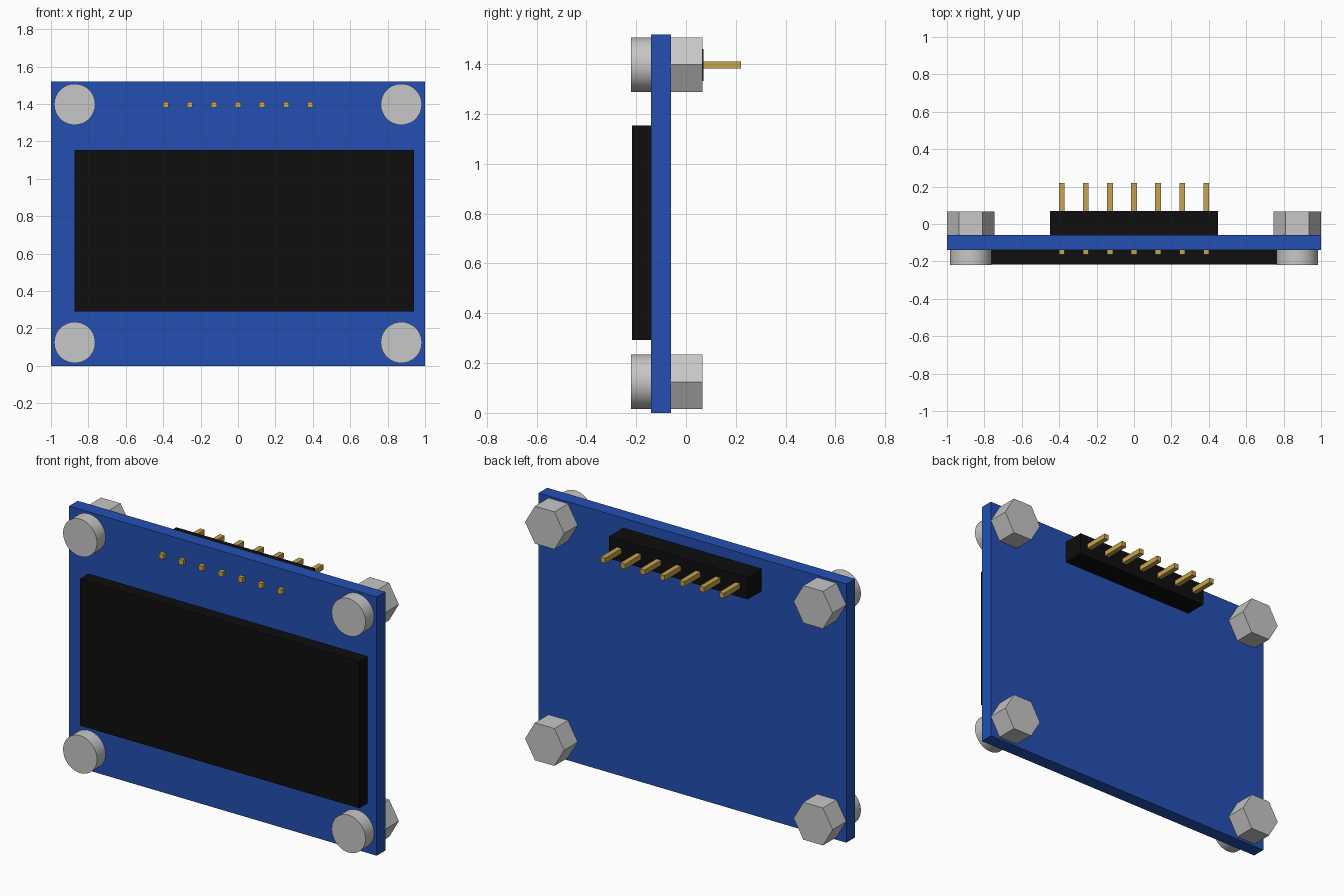
import bpy
import bmesh
import math
from mathutils import Matrix

cube = bpy.data.objects.get("Cube")
if cube:
    bpy.data.objects.remove(cube, do_unlink=True)


def material(name, srgb):
    rgb = [((c + 0.055) / 1.055) ** 2.4 if c > 0.04045 else c / 12.92 for c in srgb]
    mat = bpy.data.materials.new(name)
    mat.use_nodes = True
    mat.diffuse_color = (*rgb, 1)
    bsdf = next(n for n in mat.node_tree.nodes if n.type == 'BSDF_PRINCIPLED')
    bsdf.inputs["Base Color"].default_value = (*rgb, 1)
    return mat


BLUE = material("board blue", (0.137, 0.31, 0.70))
BLACK = material("black plastic", (0.055, 0.055, 0.055))
STEEL = material("steel grey", (0.78, 0.78, 0.78))
GOLD = material("pin gold", (0.78, 0.64, 0.30))


def add_object(name, bm, mat):
    mesh = bpy.data.meshes.new(name)
    bm.to_mesh(mesh)
    bm.free()
    mesh.materials.append(mat)
    obj = bpy.data.objects.new(name, mesh)
    bpy.context.collection.objects.link(obj)
    return obj


def box(name, x, y, z, mat):
    """Box from (min, max) pairs on each axis."""
    bm = bmesh.new()
    size = [b - a for a, b in (x, y, z)]
    mid = [(a + b) / 2 for a, b in (x, y, z)]
    bmesh.ops.create_cube(bm, size=1, matrix=Matrix.Translation(mid) @ Matrix.Diagonal((*size, 1)))
    return add_object(name, bm, mat)


def prism(name, sides, radius, x, z, y0, y1, mat):
    """Regular prism along y, with a corner pointing to +x."""
    bm = bmesh.new()
    ring = [bm.verts.new((x + radius * math.cos(a), y0, z + radius * math.sin(a)))
            for a in (2 * math.pi * i / sides for i in range(sides))]
    face = bm.faces.new(ring)
    extruded = bmesh.ops.extrude_face_region(bm, geom=[face])["geom"]
    moved = [v for v in extruded if isinstance(v, bmesh.types.BMVert)]
    bmesh.ops.translate(bm, verts=moved, vec=(0, y1 - y0, 0))
    bmesh.ops.recalc_face_normals(bm, faces=bm.faces)
    return add_object(name, bm, mat)


# Circuit board and display panel
BACK, FRONT = -0.06, -0.14
box("circuit_board", (-1, 1), (FRONT, BACK), (0, 1.52), BLUE)
box("display_panel", (-0.875, 0.94), (-0.217, FRONT), (0.292, 1.155), BLACK)

# Corner screws: round head in front, hexagonal nut behind
for side, x in (("left", 0.873), ("right", -0.873)):
    for level, z in (("lower", 0.125), ("upper", 1.398)):
        head = prism(f"{level}_{side}_screw_head", 48, 0.11, x, z, -0.22, FRONT, STEEL)
        bpy.ops.object.select_all(action='DESELECT')
        head.select_set(True)
        bpy.context.view_layer.objects.active = head
        bpy.ops.object.shade_smooth_by_angle(angle=math.radians(30))
        prism(f"{level}_{side}_nut", 6, 0.127, x, z, BACK, 0.066, STEEL)

# Pin header with seven pins through the board
PIN_Z, HALF = 1.397, 0.015
box("pin_header", (-0.45, 0.45), (BACK, 0.07), (PIN_Z - 0.065, PIN_Z + 0.065), BLACK)
for i in range(7):
    x = (i - 3) * 0.1285
    box(f"pin_{i + 1}", (x - HALF, x + HALF), (-0.162, 0.22), (PIN_Z - HALF, PIN_Z + HALF), GOLD)
